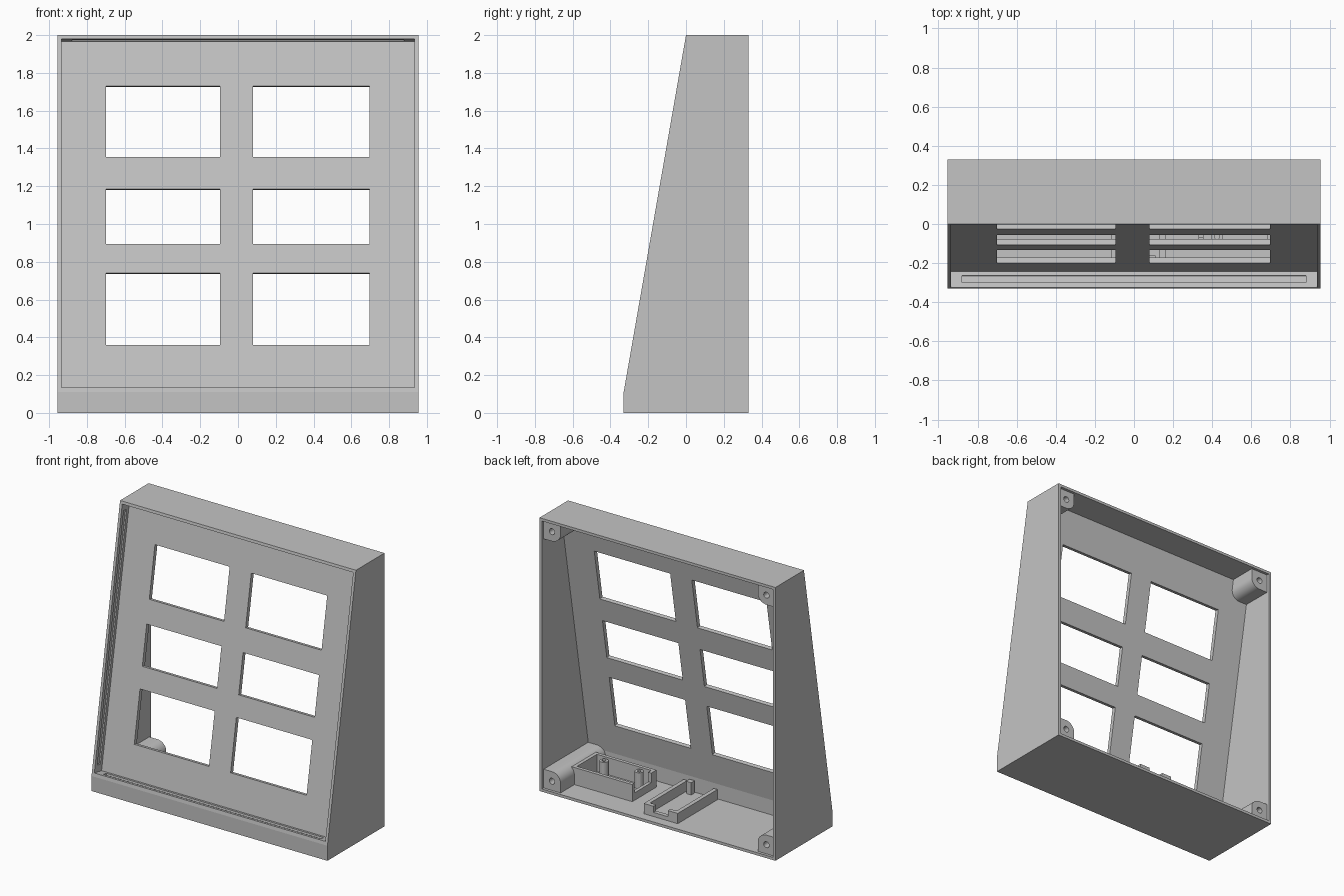
import bpy, bmesh, math
from mathutils import Vector

if "Cube" in bpy.data.objects:
    bpy.data.objects.remove(bpy.data.objects["Cube"])

W = 0.955                      # half width
T = 0.02                       # wall thickness
ANG = math.atan2(0.33, 1.89)   # lean of the front face
SN, CS = math.sin(ANG), math.cos(ANG)
REC, BACK = 0.085, 0.115       # depths of panel front and panel back

grey = bpy.data.materials.new("light grey")
grey.diffuse_color = (0.55, 0.55, 0.55, 1)
grey.use_nodes = True
grey.node_tree.nodes["Principled BSDF"].inputs["Base Color"].default_value = grey.diffuse_color


def on_slope(s, d):
    """(y, z) at distance s up the leaning face and depth d behind it."""
    return (-0.33 + s * SN + d * CS, 0.11 + s * CS - d * SN)


def panel_back_y(z):
    s = (z - 0.11 + BACK * SN) / CS
    return on_slope(s, BACK)[0]


def prism(name, pts, axis, a, b):
    """Extrude a closed 2D profile from a to b along x or y."""
    bm = bmesh.new()
    place = (lambda p, t: (t, p[0], p[1])) if axis == 'x' else (lambda p, t: (p[0], t, p[1]))
    lo = [bm.verts.new(place(p, a)) for p in pts]
    hi = [bm.verts.new(place(p, b)) for p in pts]
    bm.faces.new(lo)
    bm.faces.new(hi)
    for i in range(len(pts)):
        j = (i + 1) % len(pts)
        bm.faces.new((lo[i], lo[j], hi[j], hi[i]))
    bmesh.ops.recalc_face_normals(bm, faces=bm.faces)
    me = bpy.data.meshes.new(name)
    bm.to_mesh(me)
    bm.free()
    me.materials.append(grey)
    ob = bpy.data.objects.new(name, me)
    bpy.context.collection.objects.link(ob)
    return ob


def box(name, x0, x1, y0, y1, z0, z1):
    return prism(name, [(y0, z0), (y1, z0), (y1, z1), (y0, z1)], 'x', x0, x1)


def slope_box(name, x0, x1, s0, s1, d0, d1):
    return prism(name, [on_slope(s0, d0), on_slope(s1, d0), on_slope(s1, d1), on_slope(s0, d1)], 'x', x0, x1)


def cut(ob, cutter):
    m = ob.modifiers.new("cut", 'BOOLEAN')
    m.operation = 'DIFFERENCE'
    m.solver = 'EXACT'
    m.object = cutter
    cutter.hide_render = True
    cutter.hide_set(True)


def circle(cx, cz, r, n=24):
    return [(cx + r * math.cos(2 * math.pi * i / n), cz + r * math.sin(2 * math.pi * i / n)) for i in range(n)]


# Housing with leaning front
housing = prism("housing", [(-0.33, 0), (0.33, 0), (0.33, 2), (0, 2), (-0.33, 0.11)], 'x', -W, W)

# Open-backed interior
z_in = 0.129
cut(housing, prism("interior_cutter", [
    (0.4, T), (-0.21, T), (panel_back_y(z_in), z_in),
    (panel_back_y(2 - T), 2 - T), (0.4, 2 - T)], 'x', -W + T, W - T))

# Front recess
S0, S1 = 0.0254, 1.898
cut(housing, slope_box("recess_cutter", -W + T, W - T, S0, S1, -0.05, REC))

# Grooves around the recess
g0, g1 = 0.027, 0.062
cut(housing, slope_box("bottom_groove_cutter", -0.88, 0.88, S0 - 0.012, S0 + 0.02, g0, g1))
cut(housing, slope_box("top_groove_cutter", -0.88, 0.88, S1 - 0.02, S1 + 0.01, g0, g1))
for side in (-1, 1):
    xs = sorted((side * (W - 0.04), side * (W - 0.01)))
    cut(housing, slope_box("side_groove_cutter", *xs, S0 + 0.05, S1 - 0.05, g0, g1))

# Six windows
for x0, x1 in ((-0.70, -0.095), (0.08, 0.695)):
    for z0, z1 in ((0.36, 0.74), (0.895, 1.185), (1.355, 1.73)):
        s0, s1 = ((z - 0.11 + REC * SN) / CS for z in (z0, z1))
        cut(housing, slope_box("window_cutter", x0, x1, s0, s1, REC - 0.03, BACK + 0.03))

# Screw posts in the corners
SZ, R = 0.14, 0.07
for sx in (-1, 1):
    for top in (False, True):
        cx, cz = sx * (W - T + 0.003), (2 - T + 0.003) if top else T - 0.003
        ux, uz = -sx, (-1 if top else 1)
        prof = [(0, 0), (SZ, 0)]
        prof += [(SZ - R + R * math.cos(a), SZ - R + R * math.sin(a))
                 for a in (math.pi / 2 * i / 10 for i in range(11))]
        prof += [(0, SZ)]
        pts = [(cx + ux * p, cz + uz * q) for p, q in prof]
        front = panel_back_y(1.84) - 0.002 if top else -0.215
        post = prism("screw_post", pts, 'y', front, 0.31)
        hole = prism("screw_hole_cutter", circle(cx + ux * R, cz + uz * R, 0.022), 'y', 0.16, 0.4)
        cut(post, hole)
        bpy.context.view_layer.objects.active = post
        for o in bpy.context.selected_objects:
            o.select_set(False)
        post.select_set(True)
        bpy.ops.object.shade_smooth_by_angle(angle=math.radians(30))

# Board tray on the floor
F = T - 0.003
box("tray_back_wall", 0.33, 0.82, 0.125, 0.15, F, 0.145)
box("tray_front_wall", 0.33, 0.82, -0.13, -0.105, F, 0.145)
box("tray_outer_wall", 0.795, 0.82, -0.11, 0.13, F, 0.145)
box("tray_inner_wall", 0.33, 0.355, -0.11, 0.13, F, 0.075)
box("tray_corner_tab", 0.33, 0.355, -0.11, -0.07, F, 0.145)
for x in (0.425, 0.71):
    peg = prism("tray_standoff", circle(x, -0.065, 0.03, 16), 'y', 0, 0.12)
    for v in peg.data.vertices:          # stand the peg upright
        v.co = Vector((v.co.x, v.co.z, F + v.co.y))
    peg.data.flip_normals()
    pin = prism("standoff_hole_cutter", circle(x, -0.065, 0.013, 12), 'y', 0.06, 0.2)
    for v in pin.data.vertices:
        v.co = Vector((v.co.x, v.co.z, F + v.co.y))
    pin.data.flip_normals()
    cut(peg, pin)

# Module bracket with two rails
box("bracket_rail", 0.13, 0.16, -0.2, 0.26, F, 0.095)
box("bracket_rail", -0.115, -0.085, -0.2, 0.26, F, 0.095)
box("bracket_stop", -0.09, 0.135, 0.23, 0.26, F, 0.05)
for x0, x1 in ((0.08, 0.135), (-0.09, -0.035)):
    box("bracket_stop_ear", x0, x1, 0.23, 0.26, F, 0.095)
box("bracket_clip", 0.07, 0.11, -0.2, -0.16, F, 0.11)
